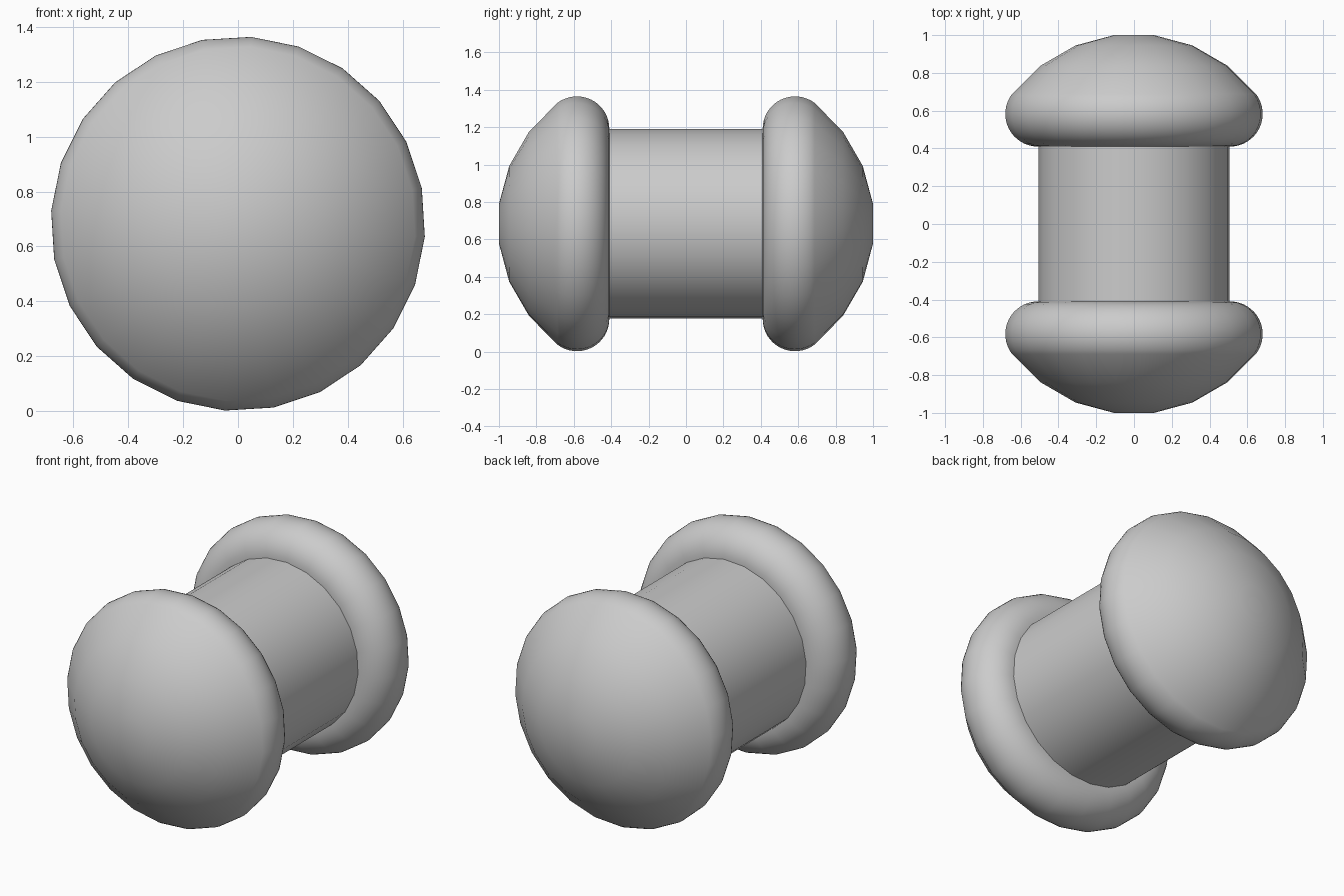
import bpy
import bmesh
from math import sin, cos, radians

SIDES = 24
TWIST = radians(-4)      # rotation of the polygonal outline
AXIS_Z = 0.683           # height of the spool axis

if "Cube" in bpy.data.objects:
    bpy.data.objects.remove(bpy.data.objects["Cube"], do_unlink=True)

grey = bpy.data.materials.new("plain_grey")
grey.use_nodes = True
grey.diffuse_color = (0.6, 0.6, 0.6, 1)
grey.node_tree.nodes["Principled BSDF"].inputs["Base Color"].default_value = (0.6, 0.6, 0.6, 1)


def lathe(name, profile, side=1):
    """Revolve (radius, distance) pairs about the y axis and close both ends."""
    bm = bmesh.new()
    rings = []
    for r, d in profile:
        angles = [TWIST + radians(360 * i / SIDES) for i in range(SIDES)]
        rings.append([bm.verts.new((r * cos(a), side * d, AXIS_Z + r * sin(a))) for a in angles])
    for lower, upper in zip(rings, rings[1:]):
        for i in range(SIDES):
            j = (i + 1) % SIDES
            bm.faces.new((lower[i], lower[j], upper[j], upper[i]))
    bm.faces.new(rings[0])
    bm.faces.new(rings[-1])
    bmesh.ops.recalc_face_normals(bm, faces=bm.faces)
    mesh = bpy.data.meshes.new(name)
    bm.to_mesh(mesh)
    bm.free()
    mesh.materials.append(grey)
    obj = bpy.data.objects.new(name, mesh)
    bpy.context.collection.objects.link(obj)
    bpy.ops.object.select_all(action="DESELECT")
    obj.select_set(True)
    bpy.context.view_layer.objects.active = obj
    bpy.ops.object.shade_smooth_by_angle(angle=radians(35))
    return obj


# Rounded rim, then a shallow dome in wide steps
STEPS = 16
rim = [radians(-90 + 127.5 * i / STEPS) for i in range(STEPS + 1)]
cap_profile = [(0.51 + 0.173 * cos(t), 0.583 + 0.173 * sin(t)) for t in rim]
cap_profile += [(0.81 * sin(radians(a)), 0.197 + 0.81 * cos(radians(a)))
                for a in (37.5, 22.5, 7.5)]

# Matching caps at front and back
lathe("front_cap", cap_profile, -1)
lathe("back_cap", cap_profile, 1)

# Central cylinder, seated slightly inside the caps
lathe("body", [(0.507, -0.45), (0.507, 0.45)])
